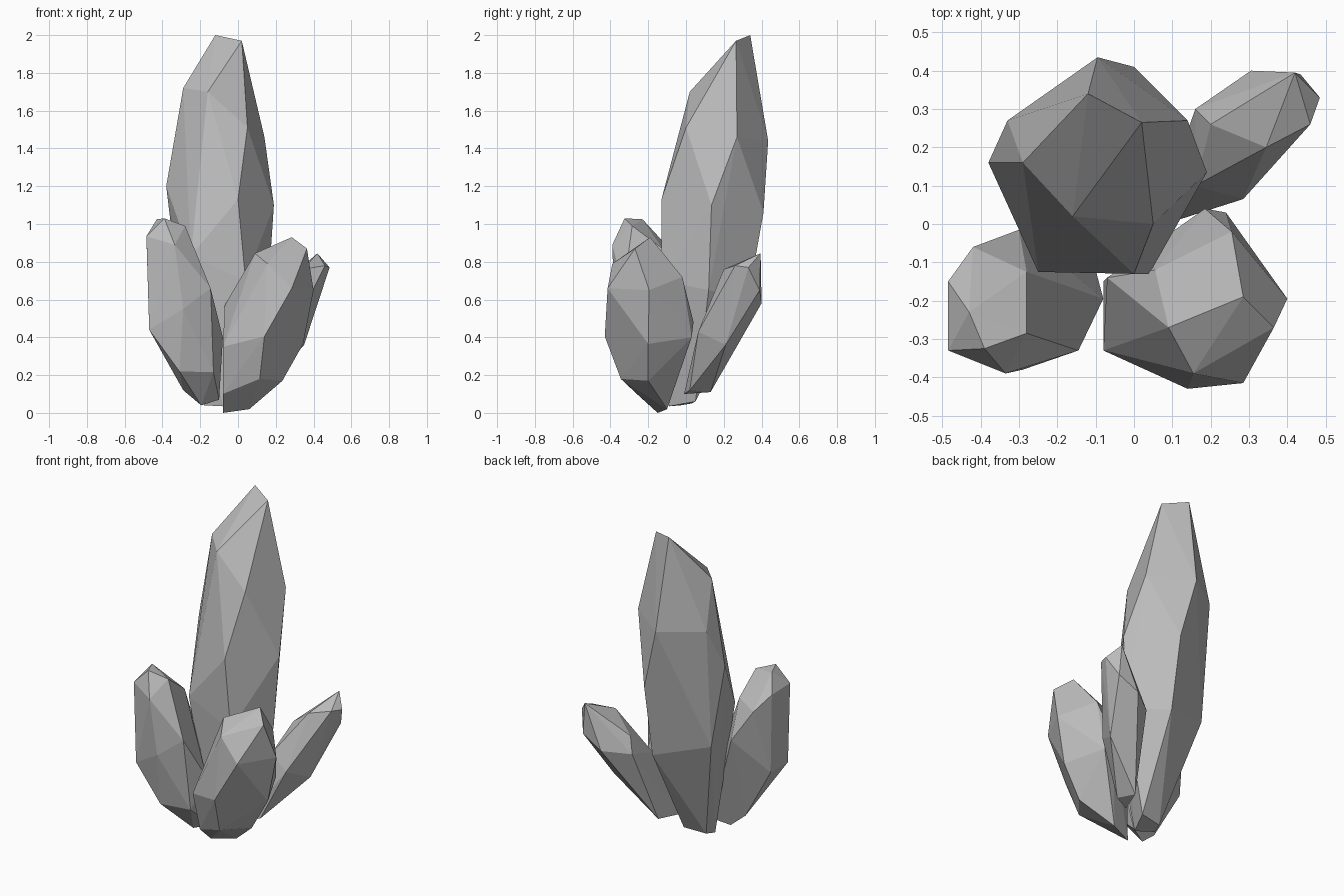
import bpy
import bmesh
import math

default_cube = bpy.data.objects.get("Cube")
if default_cube:
    bpy.data.objects.remove(default_cube, do_unlink=True)


def make_material(name, colour):
    material = bpy.data.materials.new(name)
    material.use_nodes = True
    material.diffuse_color = colour
    shader = material.node_tree.nodes["Principled BSDF"]
    shader.inputs["Base Color"].default_value = colour
    return material


stone = make_material("grey crystal", (.5, .5, .5, 1))


def crystal(name, **rings):
    """Wrap a faceted convex skin around the corner points of each ring."""
    mesh = bpy.data.meshes.new(name)
    bm = bmesh.new()
    for corners in rings.values():
        for corner in corners:
            bm.verts.new(corner)
    hull = bmesh.ops.convex_hull(bm, input=bm.verts[:])
    unused = [item for item in hull["geom_interior"] + hull["geom_unused"]
              if isinstance(item, bmesh.types.BMVert)]
    bmesh.ops.delete(bm, geom=list(set(unused)), context="VERTS")

    # Merge nearly coplanar triangles into broad cut facets
    bmesh.ops.dissolve_limit(bm, angle_limit=math.radians(3),
                             verts=bm.verts[:], edges=bm.edges[:])
    bmesh.ops.recalc_face_normals(bm, faces=bm.faces[:])
    bm.to_mesh(mesh)
    bm.free()
    mesh.materials.append(stone)
    mesh.shade_flat()
    shape = bpy.data.objects.new(name, mesh)
    bpy.context.collection.objects.link(shape)
    return shape


# Tall main crystal
crystal(
    "tall_crystal",
    tip=[(-.12, .34, 2), (.02, .265, 1.97)],
    shoulder=[(-.29, .16, 1.72), (-.16, .02, 1.7), (.05, 0, 1.51),
              (.14, .27, 1.46), (-.095, .435, 1.44), (-.33, .27, 1.44)],
    belly=[(-.38, .16, 1.2), (0, -.13, 1.13), (.19, .135, 1.1),
           (0, .41, 1.06), (-.25, -.125, .83)],
    waist=[(-.32, .21, .7), (0, .33, .61), (.16, .12, .65), (.04, -.13, .7)],
    base=[(-.02, .05, .06), (-.18, -.03, .04), (-.08, -.09, .035),
          (-.16, .03, .05)],
)

# Leaning crystal at the front, on the -x side
crystal(
    "front_side_crystal",
    tip=[(-.43, -.23, 1.025), (-.39, -.325, 1.03), (-.28, -.285, .99)],
    shoulder=[(-.485, -.33, .935), (-.335, -.39, .89), (-.485, -.15, .93),
              (-.42, -.06, .84), (-.28, -.125, .87)],
    belly=[(-.29, -.38, .55), (-.47, -.33, .44), (-.145, -.33, .66),
           (-.08, -.195, .4), (-.47, -.16, .44), (-.3, -.015, .65)],
    waist=[(-.31, -.32, .22), (-.13, -.28, .215), (-.29, -.17, .12)],
    base=[(-.195, -.16, .04), (-.1, -.12, .07)],
)

# Short wide crystal at the front, on the +x side
crystal(
    "front_short_crystal",
    tip=[(.285, -.19, .93), (.365, -.27, .87), (.09, -.27, .845)],
    shoulder=[(.155, -.39, .79), (.285, -.415, .66), (.4, -.195, .65),
              (.255, -.02, .72), (.055, -.12, .75)],
    belly=[(.14, -.43, .405), (-.08, -.33, .35), (-.07, -.14, .57),
           (.345, -.2, .365), (.24, .03, .4), (.185, .04, .48)],
    waist=[(.115, -.345, .18), (.235, -.2, .17), (-.08, -.26, .1)],
    base=[(-.08, -.15, 0), (.06, -.1, .02)],
)

# Slim crystal leaning out at the back
crystal(
    "back_slim_crystal",
    tip=[(.42, .395, .845), (.485, .33, .77), (.46, .26, .78)],
    shoulder=[(.345, .2, .76), (.2, .26, .65), (.435, .39, .65),
              (.305, .4, .58)],
    belly=[(.16, .3, .56), (.285, .065, .43), (.35, .21, .36),
           (.28, .34, .48), (.16, .1, .5)],
    base=[(.1, .13, .11), (.05, -.01, .1), (.14, .02, .12)],
)
